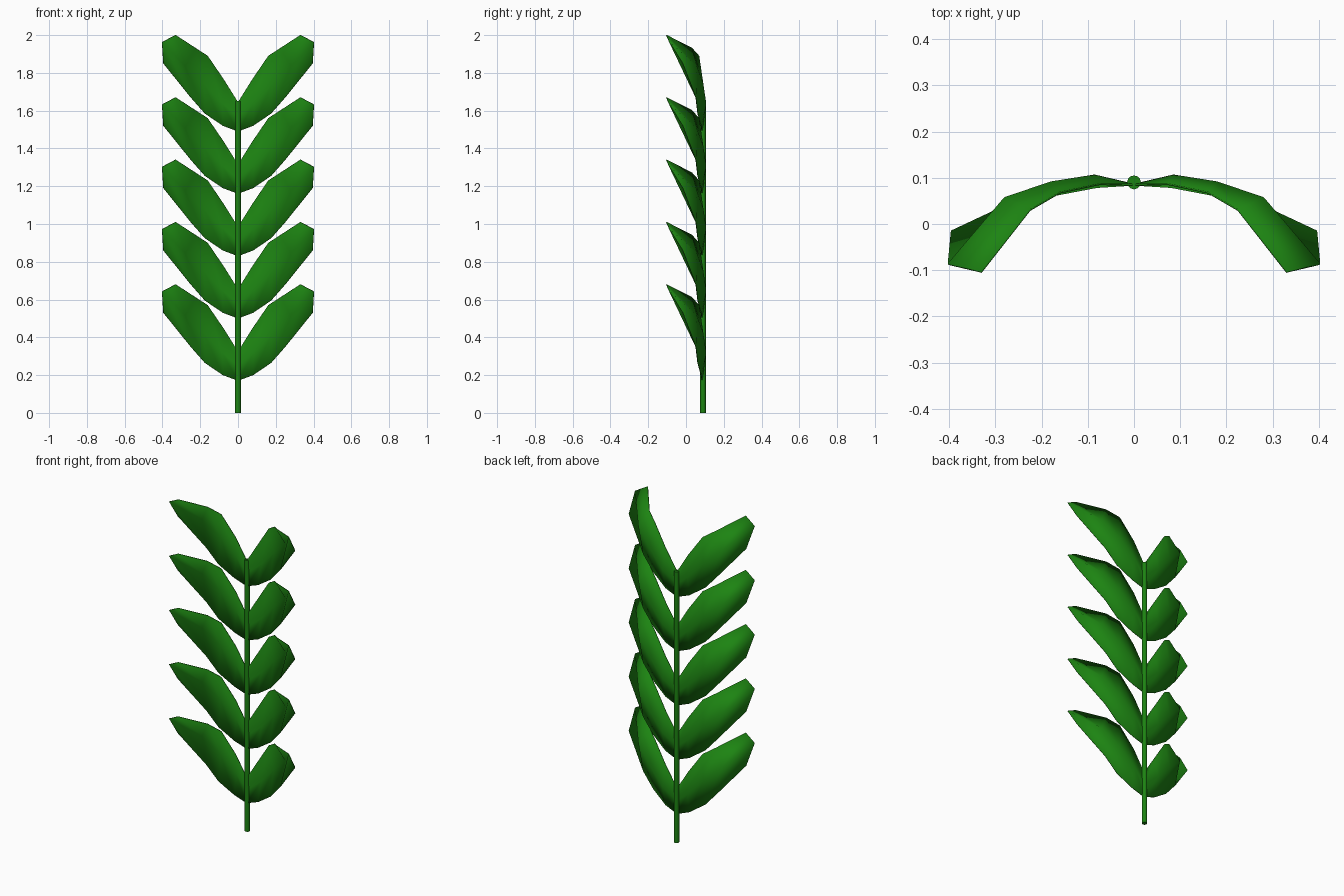
import bpy

if "Cube" in bpy.data.objects:
    bpy.data.objects.remove(bpy.data.objects["Cube"])

green = bpy.data.materials.new("leaf_green")
green.diffuse_color = (0.012, 0.23, 0.006, 1)
green.use_nodes = True
green.node_tree.nodes["Principled BSDF"].inputs["Base Color"].default_value = green.diffuse_color

# Right half of one leaf pair, stem to tip: upper edge, midrib, lower edge
UPPER = [(0, .085, .325), (.075, .086, .445), (.16, .068, .57), (.225, .03, .612), (.33, -.104, .68)]
MID = [(0, .085, .25), (.085, .105, .32), (.18, .09, .42), (.28, .056, .515), (.402, -.087, .642)]
LOWER = [(0, .085, .17), (.08, .08, .20), (.175, .062, .265), (.25, .052, .35), (.395, -.016, .53)]
ROWS = [LOWER, MID, UPPER]
N = len(UPPER)
PITCH = 0.33


def finish(obj, angle):
    obj.data.materials.append(green)
    bpy.ops.object.select_all(action='DESELECT')
    obj.select_set(True)
    bpy.context.view_layer.objects.active = obj
    bpy.ops.object.shade_smooth_by_angle(angle=angle)


def leaf_pair(index):
    verts = [(x, y, z + index * PITCH) for row in ROWS for x, y, z in row]
    faces = [(r * N + i, r * N + i + 1, (r + 1) * N + i + 1, (r + 1) * N + i)
             for r in range(len(ROWS) - 1) for i in range(N - 1)]
    mesh = bpy.data.meshes.new("leaf_pair")
    mesh.from_pydata(verts, [], faces)
    obj = bpy.data.objects.new(f"leaf_pair_{index + 1}", mesh)
    bpy.context.collection.objects.link(obj)
    finish(obj, 1.0)
    mirror = obj.modifiers.new("mirror", 'MIRROR')
    mirror.use_axis[0] = True
    mirror.use_clip = True
    thick = obj.modifiers.new("thickness", 'SOLIDIFY')
    thick.thickness = 0.004
    thick.offset = 0
    return obj


# Five leaf pairs up the stem
for k in range(5):
    leaf_pair(k)

# Straight stem
bpy.ops.mesh.primitive_cylinder_add(vertices=12, radius=0.015, depth=1.65, location=(0, .09, .825))
stem = bpy.context.object
stem.name = "stem"
finish(stem, 0.7)
